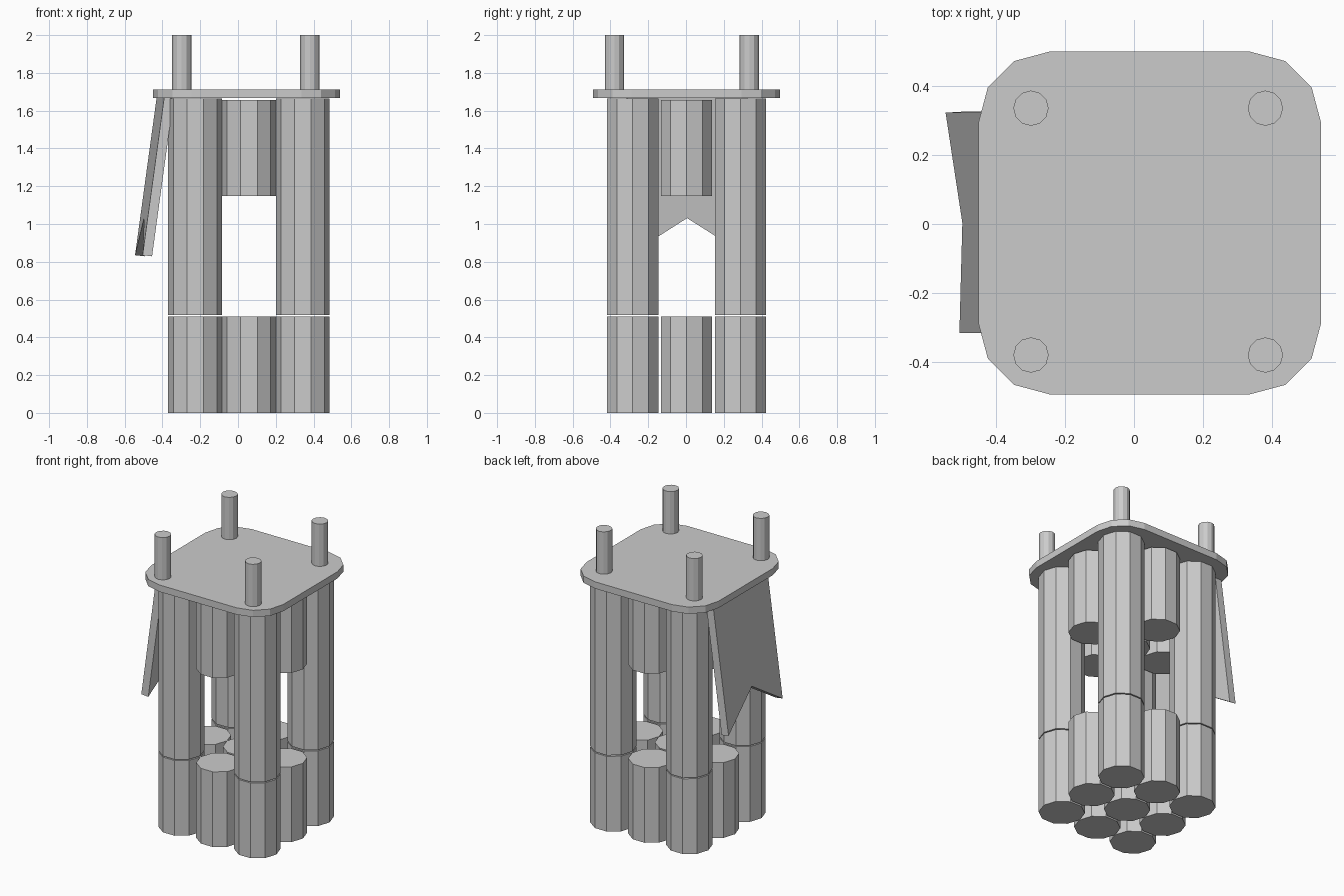
import bpy, bmesh, math

if "Cube" in bpy.data.objects:
    bpy.data.objects.remove(bpy.data.objects["Cube"])

CX, CY = 0.058, 0.003      # centre of the tube cluster
STEP, R = 0.285, 0.1425    # grid spacing and tube radius


def prism(name, pts, offset):
    """Flat outline of 3D points, extruded along an offset vector."""
    bm = bmesh.new()
    face = bm.faces.new([bm.verts.new(p) for p in pts])
    out = bmesh.ops.extrude_face_region(bm, geom=[face])
    moved = [v for v in out["geom"] if isinstance(v, bmesh.types.BMVert)]
    bmesh.ops.translate(bm, verts=moved, vec=offset)
    bmesh.ops.recalc_face_normals(bm, faces=bm.faces)
    mesh = bpy.data.meshes.new(name)
    bm.to_mesh(mesh)
    bm.free()
    obj = bpy.data.objects.new(name, mesh)
    bpy.context.collection.objects.link(obj)
    return obj


def tube(name, x, y, z0, z1, r, sides):
    ring = [(x + r * math.cos(2 * math.pi * i / sides),
             y + r * math.sin(2 * math.pi * i / sides), z0) for i in range(sides)]
    return prism(name, ring, (0, 0, z1 - z0))


# tube cluster: nine short base tubes, long corner columns, short hanging tubes
for i in (-1, 0, 1):
    for j in (-1, 0, 1):
        x, y = CX + i * STEP, CY + j * STEP
        tube("base_tube", x, y, 0, 0.51, R, 10)
        if i and j:
            tube("corner_column", x, y, 0.517, 1.664, R, 10)
        else:
            tube("hanging_tube", x, y, 1.147, 1.657, R, 10)

# top plate with rounded corners
outline = []
px, py, half, rad = 0.0455, 0.003, 0.4955, 0.205
for k, (sx, sy) in enumerate([(1, 1), (-1, 1), (-1, -1), (1, -1)]):
    for s in range(4):
        a = math.radians(90 * k + 30 * s)
        outline.append((px + sx * (half - rad) + rad * math.cos(a),
                        py + sy * (half - rad) + rad * math.sin(a), 1.667))
prism("top_plate", outline, (0, 0, 0.046))

# four pegs on the plate
for x in (-0.298, 0.380):
    for y in (-0.379, 0.335):
        tube("peg", x, y, 1.71, 2.0, 0.051, 12)

# slanted banner on the left side with a notched lower edge
banner = [(-0.390, -0.315, 1.675), (-0.430, 0.322, 1.675),
          (-0.545, 0.322, 0.835), (-0.4965, 0.003, 1.037),
          (-0.505, -0.315, 0.835)]
prism("banner", banner, (0.050, 0.003, -0.006))
